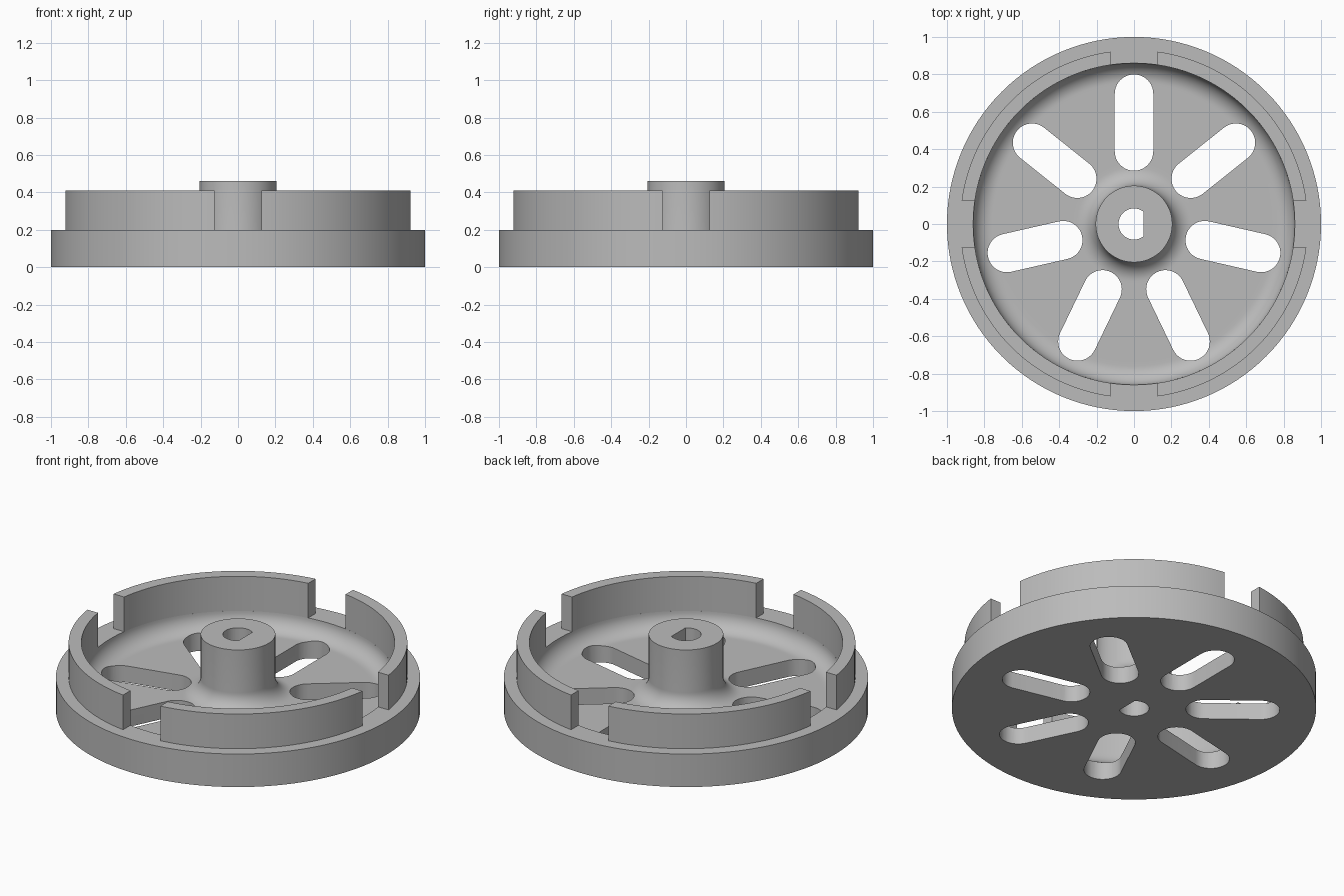
import bpy
import bmesh
from math import sin, cos, asin, acos, pi, tau
from mathutils import Matrix

cube = bpy.data.objects.get("Cube")
if cube:
    bpy.data.objects.remove(cube, do_unlink=True)

# Main dimensions
FLOOR, RIM, HUB_TOP, WALL_TOP = 0.10, 0.20, 0.46, 0.41
R_OUT, R_WALL, R_IN, R_HUB = 1.0, 0.93, 0.86, 0.205
FILLET, GAP = 0.10, 0.125
SEGS = 128

grey = bpy.data.materials.new("plain grey")
grey.use_nodes = True
colour = (0.5, 0.5, 0.5, 1)
grey.diffuse_color = colour
grey.node_tree.nodes["Principled BSDF"].inputs["Base Color"].default_value = colour


def arc(cx, cy, r, a0, a1, n):
    """Points along a circular arc."""
    return [(cx + r * cos(a0 + (a1 - a0) * i / n),
             cy + r * sin(a0 + (a1 - a0) * i / n)) for i in range(n + 1)]


def make_object(name, bm):
    bmesh.ops.recalc_face_normals(bm, faces=bm.faces)
    mesh = bpy.data.meshes.new(name)
    bm.to_mesh(mesh)
    bm.free()
    mesh.materials.append(grey)
    obj = bpy.data.objects.new(name, mesh)
    bpy.context.collection.objects.link(obj)
    return obj


def add_prism(bm, outline, z0, z1, turn=0.0):
    """Extrude a flat outline upward and turn it about the axis."""
    rot = Matrix.Rotation(turn, 3, 'Z')
    face = bm.faces.new([bm.verts.new((x, y, z0)) for x, y in outline])
    up = bmesh.ops.extrude_face_region(bm, geom=[face])
    top = [v for v in up["geom"] if isinstance(v, bmesh.types.BMVert)]
    bmesh.ops.translate(bm, verts=top, vec=(0, 0, z1 - z0))
    bmesh.ops.rotate(bm, verts=top + list(face.verts), cent=(0, 0, 0), matrix=rot)


def smooth(obj):
    bpy.ops.object.select_all(action='DESELECT')
    obj.select_set(True)
    bpy.context.view_layer.objects.active = obj
    bpy.ops.object.shade_smooth_by_angle(angle=pi / 6)


# Dish with filleted floor and central hub, turned from one profile
zc = FLOOR + FILLET
profile = [(0, 0), (R_OUT, 0), (R_OUT, RIM)]
profile += arc(R_IN - FILLET, zc, FILLET, 0, -pi / 2, 12)
profile += [(R_IN - FILLET - 0.02, FLOOR), (R_HUB + FILLET + 0.02, FLOOR)]
profile += arc(R_HUB + FILLET, zc, FILLET, -pi / 2, -pi, 12)
profile += [(R_HUB, HUB_TOP), (0, HUB_TOP)]
bm = bmesh.new()
verts = [bm.verts.new((r, 0, z)) for r, z in profile]
edges = [bm.edges.new(pair) for pair in zip(verts, verts[1:])]
bmesh.ops.spin(bm, geom=verts + edges, cent=(0, 0, 0), axis=(0, 0, 1),
               angle=tau, steps=SEGS)
bmesh.ops.remove_doubles(bm, verts=bm.verts, dist=1e-4)
dish = make_object("wheel_dish", bm)

# Cutter: seven rounded slots and a D-shaped bore
bm = bmesh.new()
slot = arc(0.697, 0, 0.103, -pi / 2, pi / 2, 20) + arc(0.388, 0, 0.103, pi / 2, 3 * pi / 2, 20)
for i in range(7):
    add_prism(bm, slot, -0.1, 0.6, pi / 2 + i * tau / 7)
flat = acos(0.05 / 0.083)
add_prism(bm, arc(0, 0, 0.083, flat, tau - flat, 36), -0.1, 0.6)
cutter = make_object("slot_cutter", bm)
cutter.hide_render = True

cut = dish.modifiers.new("slots", 'BOOLEAN')
cut.operation = 'DIFFERENCE'
cut.solver = 'EXACT'
cut.object = cutter
graph = bpy.context.evaluated_depsgraph_get()
cut_mesh = bpy.data.meshes.new_from_object(dish.evaluated_get(graph))
dish.modifiers.clear()
dish.data = cut_mesh
bpy.data.objects.remove(cutter, do_unlink=True)
smooth(dish)

# Four upright wall segments with parallel-sided gaps between them
a_out, a_in = asin(GAP / R_WALL), asin(GAP / R_IN)
segment = arc(0, 0, R_WALL, a_out, pi / 2 - a_out, 32)
segment += arc(0, 0, R_IN, pi / 2 - a_in, a_in, 32)
for i, side in enumerate(("back_left", "back_right", "front_right", "front_left")):
    bm = bmesh.new()
    add_prism(bm, segment, RIM, WALL_TOP, i * pi / 2)
    smooth(make_object("wall_segment_" + side, bm))
